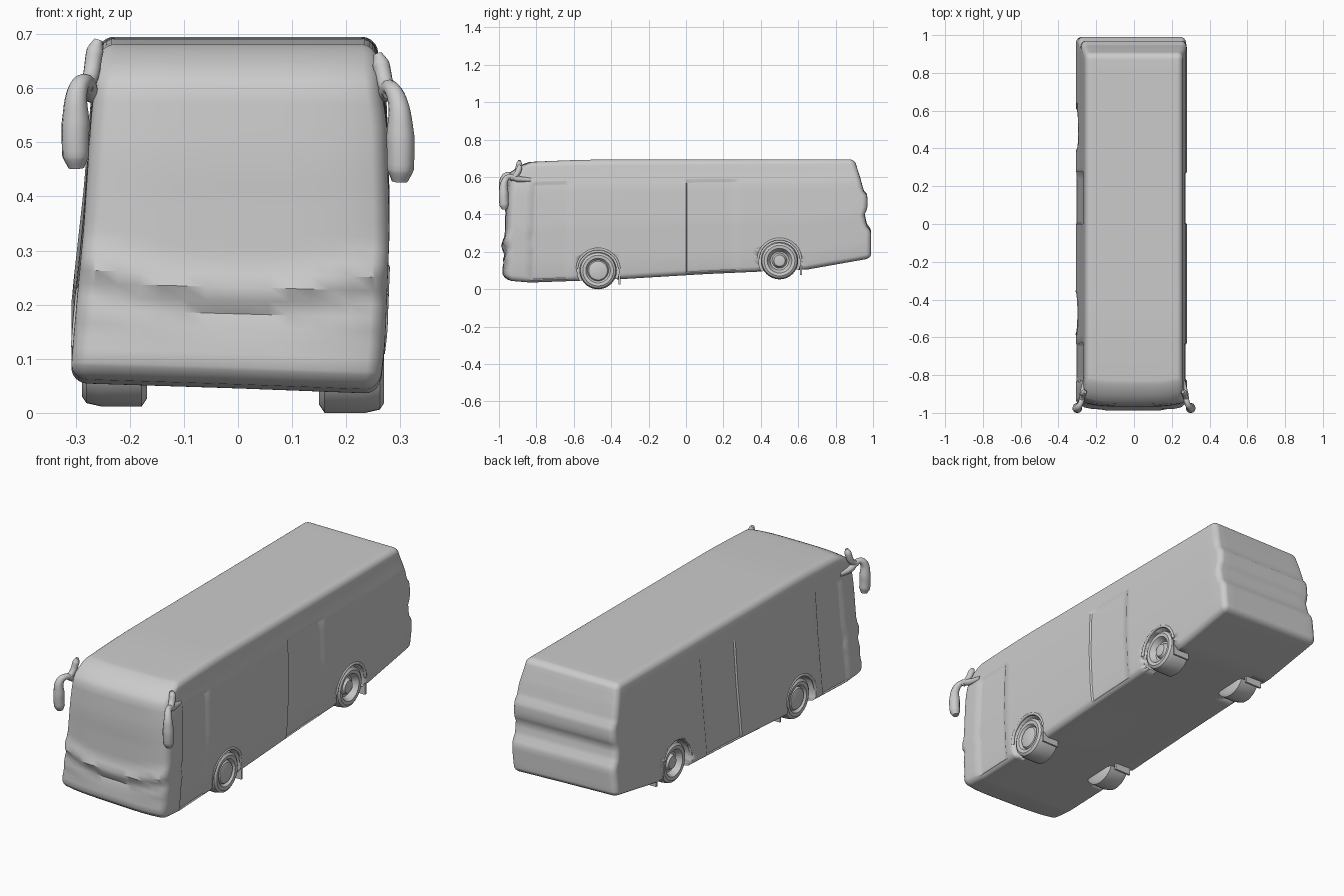
import bpy, bmesh, math
from mathutils import Vector, Matrix

if "Cube" in bpy.data.objects:
    bpy.data.objects.remove(bpy.data.objects["Cube"], do_unlink=True)

grey = bpy.data.materials.new("light_grey")
grey.use_nodes = True
grey.diffuse_color = (0.6, 0.6, 0.6, 1)
grey.node_tree.nodes["Principled BSDF"].inputs["Base Color"].default_value = (0.6, 0.6, 0.6, 1)


def lerp(table, v):
    """Piecewise linear lookup."""
    if v <= table[0][0]:
        return table[0][1]
    for (a, fa), (b, fb) in zip(table, table[1:]):
        if v <= b:
            return fa + (fb - fa) * (v - a) / (b - a)
    return table[-1][1]


def activate(ob):
    bpy.ops.object.select_all(action='DESELECT')
    ob.select_set(True)
    bpy.context.view_layer.objects.active = ob


def add_object(name, bm, angle=35):
    bmesh.ops.recalc_face_normals(bm, faces=bm.faces)
    me = bpy.data.meshes.new(name)
    bm.to_mesh(me)
    bm.free()
    me.materials.append(grey)
    ob = bpy.data.objects.new(name, me)
    bpy.context.collection.objects.link(ob)
    activate(ob)
    bpy.ops.object.shade_smooth_by_angle(angle=math.radians(angle))
    return ob


# Body shape tables
HALF = Vector((0.285, 0.98, 0.3175))
MID_Z, ROUND = 0.3775, 0.03
underside = [(-0.98, 0.055), (-0.85, 0.045), (-0.4, 0.06), (0.1, 0.09), (0.65, 0.115), (0.98, 0.175)]
roof = [(-0.98, 0.68), (-0.82, 0.685), (-0.5, 0.693), (0.98, 0.695)]
front = [(0.06, -0.97), (0.1, -0.985), (0.15, -0.975), (0.2, -0.98), (0.24, -0.968), (0.28, -0.99),
         (0.33, -0.97), (0.5, -0.965), (0.61, -0.955), (0.64, -0.94), (0.66, -0.91), (0.695, -0.86)]
rear = [(0.06, 0.99), (0.23, 0.99), (0.27, 0.965), (0.34, 0.955), (0.38, 0.97), (0.46, 0.97),
        (0.49, 0.95), (0.58, 0.93), (0.695, 0.9)]
left_side = [(0.06, 0.262), (0.15, 0.272), (0.35, 0.28), (0.55, 0.275), (0.63, 0.262), (0.695, 0.255)]
right_side = [(0.06, 0.31), (0.15, 0.303), (0.35, 0.285), (0.55, 0.272), (0.63, 0.264), (0.695, 0.255)]
doors = [(-0.85, -0.64), (0.0, 0.27)]


def warp(p):
    # round the box edges
    core = Vector([max(-h + ROUND, min(h - ROUND, c)) for c, h in zip(p, HALF)])
    off = p - core
    if off.length > 0:
        p = core + off.normalized() * ROUND
    x, y, z = p.x, p.y, p.z + MID_Z
    # sunken door panels
    sunk = any(a + 0.005 < y < b - 0.005 for a, b in doors) and z < 0.578 and abs(x) > 0.28
    # shape the two ends
    wf = max(0, min(1, (-y - 0.6) / 0.35))
    wr = max(0, min(1, (y - 0.6) / 0.35))
    side = x / HALF.x
    sag = z + 0.05 * (1 - side * side) * (0.15 < z < 0.42)
    new_y = y + wf * (lerp(front, sag) + 0.98 + 0.025 * side ** 4) + wr * (lerp(rear, z) - 0.98)
    t = (z - 0.06) / (2 * HALF.z)
    low = lerp(underside, y) - 0.01 * side
    new_z = low + t * (lerp(roof, y) - low)
    new_x = side * lerp(left_side if x > 0 else right_side, z)
    if sunk:
        new_x -= math.copysign(0.007, x)
    return Vector((new_x, new_y, new_z))


def cuts(half, step):
    n = round(2 * (half - ROUND) / step)
    flat = [-half + ROUND + i * 2 * (half - ROUND) / n for i in range(n + 1)]
    edge = [half - ROUND * (1 - math.tan(math.radians(a))) for a in (11, 22, 34)]
    return flat + edge + [-e for e in edge]


bm = bmesh.new()
bmesh.ops.create_cube(bm, size=2)
bmesh.ops.scale(bm, vec=HALF, verts=bm.verts)
door_cuts = [e + d for pair in doors for e in pair for d in (-0.006, 0.006)]
spots = [cuts(HALF.x, 0.04), cuts(HALF.y, 0.06) + door_cuts,
         cuts(HALF.z, 0.025) + [0.194, 0.206]]
for axis, values in enumerate(spots):
    normal = Vector((0, 0, 0))
    normal[axis] = 1
    for v in values:
        bmesh.ops.bisect_plane(bm, geom=bm.verts[:] + bm.edges[:] + bm.faces[:],
                               plane_co=normal * v, plane_no=normal, dist=1e-5)
for v in bm.verts:
    v.co = warp(v.co.copy())
body = add_object("body", bm)


def lathe(name, profile, centre, side):
    """Spin (x, radius) points about a sideways axle."""
    bm = bmesh.new()
    vs = [bm.verts.new((x * side, 0, r)) for x, r in profile]
    es = [bm.edges.new(e) for e in zip(vs, vs[1:])]
    bmesh.ops.spin(bm, geom=vs + es, cent=(0, 0, 0), axis=(1, 0, 0), angle=math.tau, steps=40)
    bmesh.ops.remove_doubles(bm, verts=bm.verts, dist=1e-4)
    bmesh.ops.translate(bm, vec=centre, verts=bm.verts)
    return add_object(name, bm)


def tube(name, points):
    """Tapered round tube through (x, y, z, radius) points."""
    cu = bpy.data.curves.new(name, 'CURVE')
    cu.dimensions = '3D'
    cu.bevel_depth, cu.bevel_resolution, cu.use_fill_caps = 1, 4, True
    cu.resolution_u = 6
    sp = cu.splines.new('BEZIER')
    sp.bezier_points.add(len(points) - 1)
    for bp, (x, y, z, r) in zip(sp.bezier_points, points):
        bp.co, bp.radius = (x, y, z), r
        bp.handle_left_type = bp.handle_right_type = 'AUTO'
    cu.materials.append(grey)
    ob = bpy.data.objects.new(name, cu)
    bpy.context.collection.objects.link(ob)
    activate(ob)
    bpy.ops.object.convert(target='MESH')
    bpy.ops.object.shade_smooth_by_angle(angle=math.radians(50))


tyre = [(0.15, 0), (0.15, 0.085), (0.16, 0.1), (0.235, 0.1), (0.262, 0.094), (0.27, 0.082), (0.268, 0.066)]
hubs = {"front": [(0.255, 0.056), (0.264, 0.05), (0.268, 0.035), (0.27, 0)],
        "rear": [(0.24, 0.05), (0.238, 0.04), (0.258, 0.03), (0.262, 0)]}

for side, label in ((1, "left"), (-1, "right")):
    for axle, y, z in (("front", -0.47, 0.1), ("rear", 0.5, 0.153)):
        lift = 0.012 if side < 0 else 0
        out = 0.018 if side < 0 else 0
        name = f"{axle}_{label}_"
        centre = Vector((side * out, y, z + lift))
        # recess for the wheel
        cutter = lathe(name + "cutter", [(0.2, 0), (0.2, 0.112), (0.4, 0.112), (0.4, 0)], centre, side)
        cutter.hide_render = True
        mod = body.modifiers.new("arch", 'BOOLEAN')
        mod.operation, mod.solver, mod.object = 'DIFFERENCE', 'EXACT', cutter
        activate(body)
        bpy.ops.object.modifier_apply(modifier="arch")
        bpy.data.objects.remove(cutter, do_unlink=True)
        lathe(name + "wheel", tyre + hubs[axle], centre, side)
        # raised arch lip
        arc = []
        for i in range(9):
            a = math.radians(5 + 170 * i / 8)
            az = centre.z + 0.115 * math.sin(a)
            ax = lerp(left_side if side > 0 else right_side, az)
            arc.append((side * (ax - 0.003), y + 0.115 * math.cos(a), az, 0.007))
        tube(name + "arch_lip", arc)
        # mud flap
        bm = bmesh.new()
        bmesh.ops.create_cube(bm, size=1, matrix=Matrix.Translation(
            (side * 0.225, y + 0.115, lerp(underside, y) - 0.008 + lift)) @ Matrix.Diagonal((0.09, 0.01, 0.05, 1)))
        add_object(name + "mud_flap", bm)

    # mirror arm, pod and mounting horn
    up = 0.025 if side < 0 else 0
    arm = [(0.262, -0.83, 0.585, 0.01), (0.272, -0.9, 0.59, 0.016), (0.283, -0.95, 0.6 + up / 2, 0.014),
           (0.295, -0.97, 0.575 + up, 0.018), (0.3, -0.975, 0.51 + up, 0.026),
           (0.3, -0.972, 0.45 + up, 0.025), (0.299, -0.968, 0.428 + up, 0.015)]
    tube(label + "_mirror", [(side * x, y, z, r) for x, y, z, r in arm])
    horn = [(0.258, -0.89, 0.664 + up, 0.008), (0.264, -0.892, 0.645 + up, 0.016),
            (0.272, -0.91, 0.61 + up / 2, 0.015), (0.28, -0.94, 0.59 + up / 2, 0.013)]
    tube(label + "_mirror_mount", [(side * x, y, z, r) for x, y, z, r in horn])
    # fog lamp pod
    bm = bmesh.new()
    bmesh.ops.create_uvsphere(bm, u_segments=16, v_segments=8, radius=0.02, matrix=Matrix.Translation(
        (side * 0.235, -0.945, 0.095 + up / 2)) @ Matrix.Diagonal((1.2, 0.6, 0.7, 1)))
    add_object(label + "_fog_lamp", bm)
